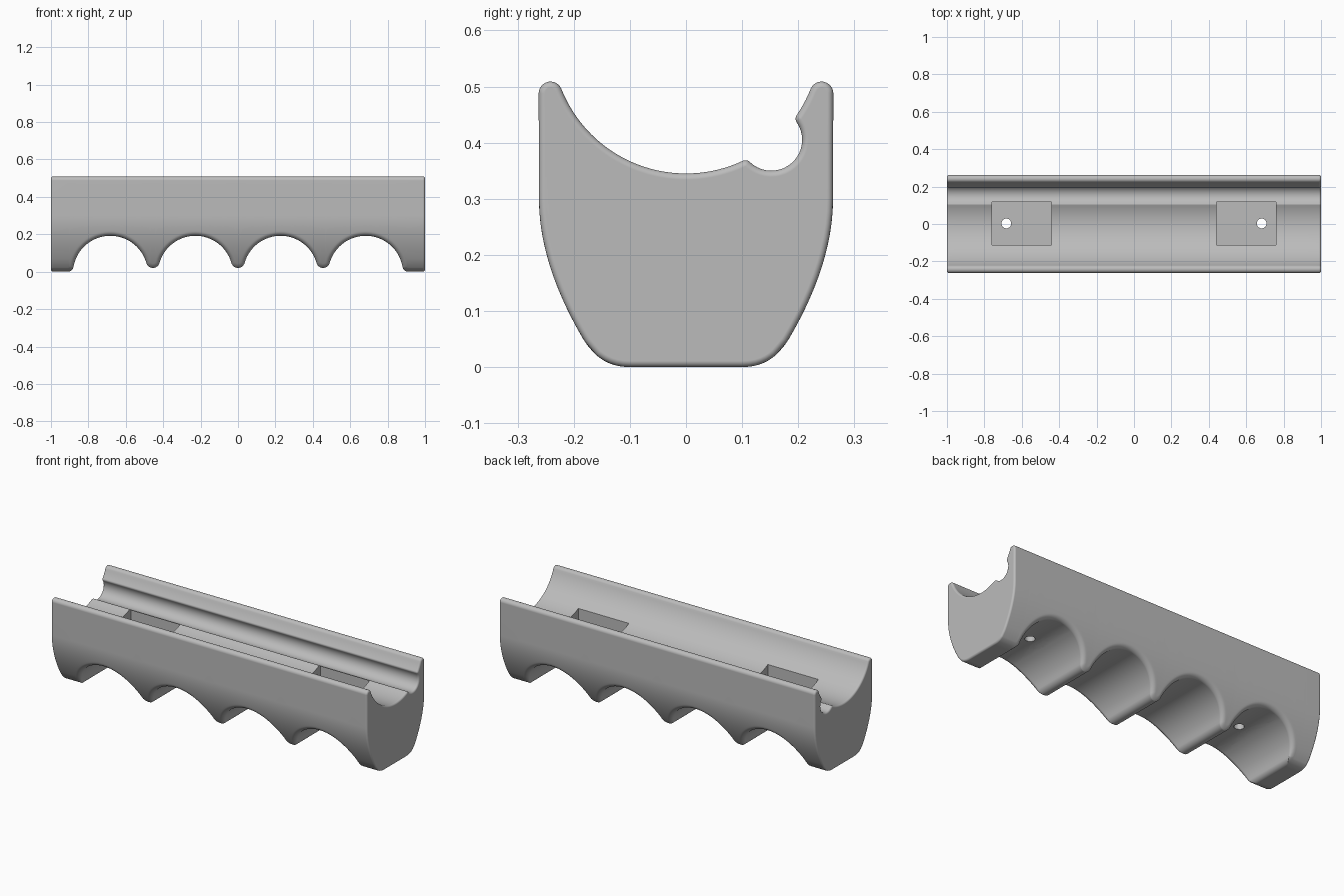
import bpy, bmesh
from math import sin, cos, pi, atan2, hypot, radians
from mathutils import Vector
from mathutils.geometry import interpolate_bezier

cube = bpy.data.objects.get("Cube")
if cube:
    bpy.data.objects.remove(cube)

grey = bpy.data.materials.new("plain grey")
grey.use_nodes = True
colour = (0.5, 0.5, 0.5, 1)
grey.diffuse_color = colour
grey.node_tree.nodes["Principled BSDF"].inputs["Base Color"].default_value = colour

SIDE_TOP = 0.3     # height where the sides become vertical
EDGE = 0.022       # rounding along the finger grooves
END = 0.011        # rounding at both ends
STEPS = 6


def arc(c, r, a0, a1, n):
    angles = [a0 + (a1 - a0) * i / n for i in range(n + 1)]
    return [Vector((c[0] + r * cos(a), c[1] + r * sin(a))) for a in angles]


def heading(a, b):
    return atan2(b[1] - a[1], b[0] - a[0])


# Curved lower flank: half width against height
flank = []
for pts in (((.262, .3), (.262, .2), (.218, .11), (.185, .053)),
            ((.185, .053), (.163, .015), (.135, 0), (.1, 0))):
    flank += [p.xy for p in interpolate_bezier(*[Vector((*p, 0)) for p in pts], 24)]


def half_width(z):
    if z >= SIDE_TOP - 1e-5:
        return flank[0].x
    for a, b in zip(flank, flank[1:]):
        if b.y <= z <= a.y and a.y > b.y:
            return b.x + (a.x - b.x) * (z - b.y) / (a.y - b.y)
    return flank[-1].x


# Upper outline in (y, z): rail, lip, small channel, ridge, main trough, other rail
trough, TR = (0, .584), .239
channel, CR = (.152, .405), .055
lip, ridge, NOSE = (.2073, .4426), (.1059, .3566), .012
CAP = .021
slope = radians(21.7)
cap_y = (TR + CAP) * cos(slope)
cap_z = trough[1] - (TR + CAP) * sin(slope)
upper = arc((cap_y, cap_z), CAP, 0, pi - slope, 10)
upper += arc(trough, TR, -slope, heading(trough, lip), 5)[1:]
upper += arc(lip, NOSE, heading(lip, trough), heading(lip, channel) + 2 * pi, 5)[1:]
upper += arc(channel, CR, heading(channel, lip), heading(channel, ridge), 20)[1:]
upper += arc(ridge, NOSE, heading(ridge, channel), heading(ridge, trough), 5)[1:]
upper += arc(trough, TR, heading(trough, ridge), slope - pi, 32)[1:]
upper += arc((-cap_y, cap_z), CAP, slope, pi, 10)[1:]

# Underside path in (x, z): feet, four finger grooves, three knuckle ridges
GROOVE, GZ, PITCH = 0.2, -0.008, 0.455
KNUCKLE, KNUCKLE_Z = 0.0365, 0.0565
FOOT = 0.03
foot_dx = ((GROOVE + FOOT) ** 2 - (FOOT - GZ) ** 2) ** .5
foot_a = atan2(FOOT - GZ, foot_dx)
knuckle_a = atan2(KNUCKLE_Z - GZ, PITCH / 2)
foot_x = 1.5 * PITCH + foot_dx
path = [(Vector((END - 1, 0)), Vector((0, 1)))]   # (point, direction into the body)


def add(cx, cz, r, a0, a1, n, sign):
    for p in arc((cx, cz), r, a0, a1, n):
        if (p - path[-1][0]).length > 1e-4:
            path.append((p, (p - Vector((cx, cz))).normalized() * sign))


add(-foot_x, FOOT, FOOT, 1.5 * pi, 2 * pi - foot_a, 6, -1)
for i in range(4):
    cx = (i - 1.5) * PITCH
    a_left = foot_a if i == 0 else knuckle_a
    a_right = foot_a if i == 3 else knuckle_a
    add(cx, GZ, GROOVE, pi - a_left, a_right, 32, 1)
    if i < 3:
        add(cx + PITCH / 2, KNUCKLE_Z, KNUCKLE, pi + knuckle_a, 2 * pi - knuckle_a, 12, -1)
add(foot_x, FOOT, FOOT, pi + foot_a, 1.5 * pi, 6, -1)
path.append((Vector((1 - END, 0)), Vector((0, 1))))


def section(p, n):
    """Closed ring of points for one station along the underside."""
    t = min(1, max(0, p.y / .06))
    inset = EDGE * t * t * (3 - 2 * t)
    half = []
    for k in range(STEPS + 1):
        a = pi / 2 * k / STEPS
        q = p + n * EDGE * (1 - cos(a))
        half.append(Vector((q.x, half_width(q.y) - inset * (1 - sin(a)), q.y)))
    x, z0 = half[-1].x, half[-1].z
    for k in range(1, 13):
        z = z0 + (SIDE_TOP - z0) * k / 12
        half.append(Vector((x, half_width(z), z)))
    other = [Vector((v.x, -v.y, v.z)) for v in reversed(half)]
    return half + [Vector((x, q.x, q.y)) for q in upper] + other


def inset_ring(ring, x, d):
    out = []
    for i, v in enumerate(ring):
        e = ring[(i + 1) % len(ring)] - ring[i - 1]
        s = d / hypot(e.y, e.z)
        out.append(Vector((x, v.y - e.z * s, v.z + e.y * s)))
    return out


rings = [section(p, n) for p, n in path]
first, last = rings[0], rings[-1]
for k in range(1, 6):
    a = pi / 2 * k / 5
    x, d = 1 - END + END * sin(a), END * (1 - cos(a))
    rings.insert(0, inset_ring(first, -x, d))
    rings.append(inset_ring(last, x, d))

# Grip body
bm = bmesh.new()
loops = [[bm.verts.new(v) for v in ring] for ring in rings]
for a, b in zip(loops, loops[1:]):
    for i in range(len(a)):
        bm.faces.new((a[i - 1], a[i], b[i], b[i - 1]))
bm.faces.new(loops[0])
bm.faces.new(loops[-1])


def cut_opening(planes, near, floor):
    """Score nearby faces along planes, open the inside, and wall it to the floor."""
    for co, no in planes:
        faces = [f for f in bm.faces if near(f.calc_center_median())]
        geom = faces + list({e for f in faces for e in f.edges})
        geom += list({v for f in faces for v in f.verts})
        bmesh.ops.bisect_plane(bm, geom=geom, dist=1e-6, plane_co=co, plane_no=no)
    inside = []
    for f in bm.faces:
        c = f.calc_center_median()
        if near(c) and all((c - co).dot(no) < 0 for co, no in planes):
            inside.append(f)
    old = {e for e in bm.edges if e.is_boundary}
    bmesh.ops.delete(bm, geom=inside, context='FACES')
    rim = [e for e in bm.edges if e.is_boundary and e not in old]
    wall = bmesh.ops.extrude_edge_only(bm, edges=rim)["geom"]
    for v in wall:
        if isinstance(v, bmesh.types.BMVert):
            v.co.z = floor
    return [e for e in wall if isinstance(e, bmesh.types.BMEdge) and e.is_boundary]


# Rectangular pockets in the trough, each with a screw hole
FLOOR, HOLE_R, SIDES = 0.26, 0.026, 20
for side in (-1, 1):
    middle = Vector((side * .6, .003, 0))
    box = [(middle + d, d.normalized()) for d in
           (Vector((.16, 0, 0)), Vector((-.16, 0, 0)), Vector((0, .115, 0)), Vector((0, -.115, 0)))]
    outer = cut_opening(box, lambda c: c.z > .3 and abs(c.y) < .19, FLOOR)
    hole = Vector((side * .6825, .003, 0))
    spokes = [Vector((cos(2 * pi * k / SIDES), sin(2 * pi * k / SIDES), 0)) for k in range(SIDES)]
    inner = cut_opening([(hole + d * HOLE_R, d) for d in spokes],
                        lambda c: c.z < .22 and abs(c.y) < .2 and abs(c.x - hole.x) < .08, FLOOR)
    bmesh.ops.triangle_fill(bm, edges=outer + inner, normal=(0, 0, 1), use_beauty=True)

bmesh.ops.recalc_face_normals(bm, faces=bm.faces)
mesh = bpy.data.meshes.new("grip_body")
bm.to_mesh(mesh)
bm.free()
mesh.materials.append(grey)
grip = bpy.data.objects.new("grip_body", mesh)
bpy.context.collection.objects.link(grip)
bpy.context.view_layer.objects.active = grip
grip.select_set(True)
bpy.ops.object.shade_smooth_by_angle(angle=radians(35))
weighted = grip.modifiers.new("weighted normals", 'WEIGHTED_NORMAL')
weighted.keep_sharp = True
